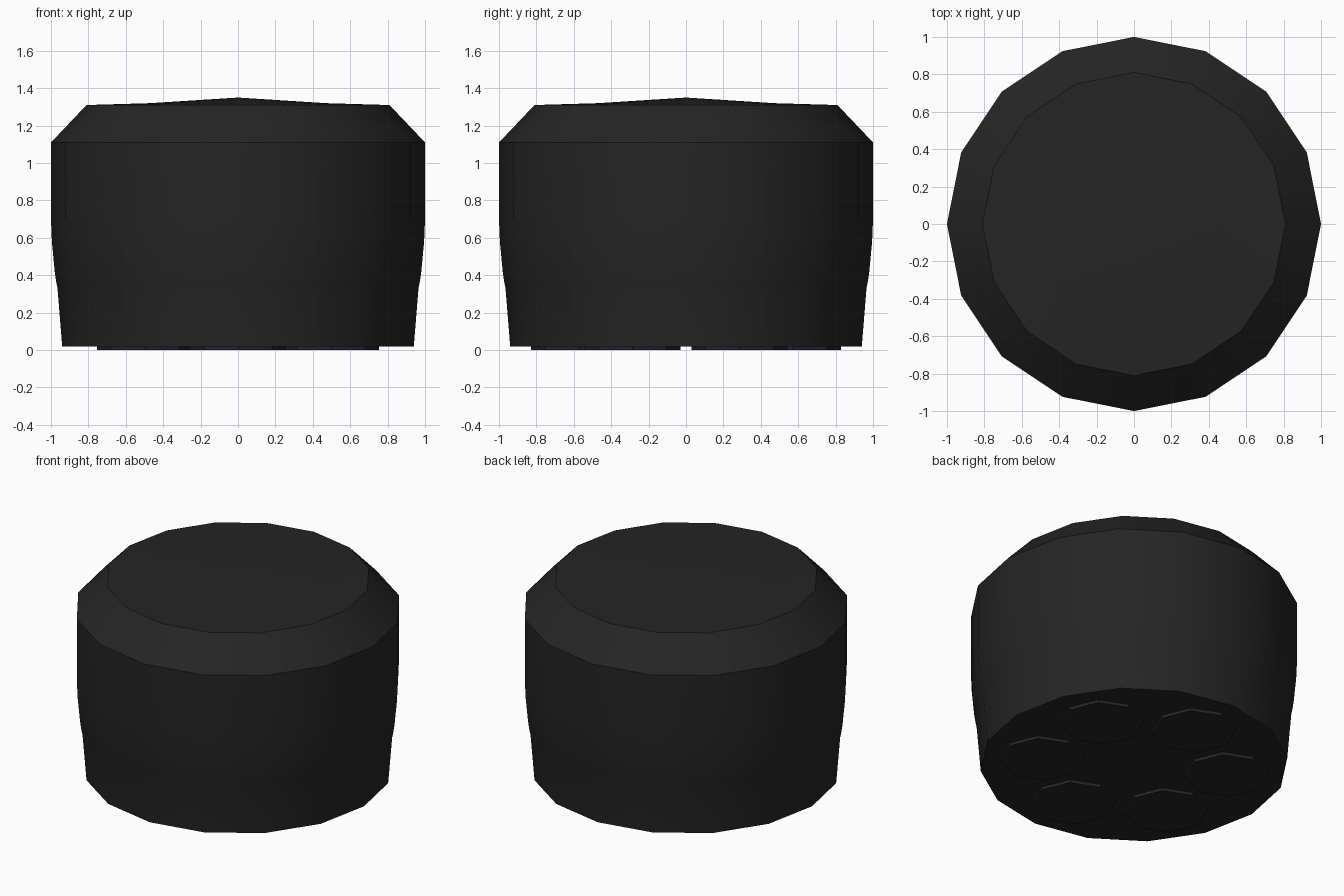
import bpy
from math import cos, sin, pi, radians

cube = bpy.data.objects.get("Cube")
if cube:
    bpy.data.objects.remove(cube, do_unlink=True)

black = bpy.data.materials.new("matte black")
black.use_nodes = True
colour = (0.018, 0.018, 0.018, 1)
black.diffuse_color = colour
black.node_tree.nodes["Principled BSDF"].inputs["Base Color"].default_value = colour


def ring(radius, z, sides):
    return [(radius * cos(2 * pi * i / sides), radius * sin(2 * pi * i / sides), z)
            for i in range(sides)]


def lathe(name, profile, sides, location=(0, 0, 0), peak=None):
    """Stack rings from bottom to top, closing the top with a flat face or a peak."""
    verts = [v for r, z in profile for v in ring(r, z, sides)]
    faces = [tuple(reversed(range(sides)))]
    for k in range(len(profile) - 1):
        a, b = k * sides, (k + 1) * sides
        for i in range(sides):
            j = (i + 1) % sides
            faces.append((a + i, a + j, b + j, b + i))
    top = (len(profile) - 1) * sides
    if peak is None:
        faces.append(tuple(range(top, top + sides)))
    else:
        verts.append((0, 0, peak))
        faces += [(top + i, top + (i + 1) % sides, len(verts) - 1) for i in range(sides)]
    mesh = bpy.data.meshes.new(name)
    mesh.from_pydata(verts, [], faces)
    mesh.materials.append(black)
    obj = bpy.data.objects.new(name, mesh)
    obj.location = location
    bpy.context.collection.objects.link(obj)
    bpy.ops.object.select_all(action="DESELECT")
    obj.select_set(True)
    bpy.context.view_layer.objects.active = obj
    bpy.ops.object.shade_smooth_by_angle(angle=radians(30))
    return obj


# Body: tapered base, straight wall, chamfered shoulder, slightly peaked top
lathe("body", [(0.94, 0.02), (0.965, 0.33), (0.973, 0.37), (0.98, 0.42),
               (0.995, 0.58), (1.0, 0.7), (1.0, 1.11),
               (0.81, 1.31), (0.47, 1.32)], 16, peak=1.35)

# Six octagonal pads in a circle underneath
for n in range(6):
    angle = radians(30 + 60 * n)
    lathe(f"foot_pad_{n + 1}", [(0.257, 0), (0.257, 0.03)], 8,
          (0.573 * cos(angle), 0.573 * sin(angle), 0))
